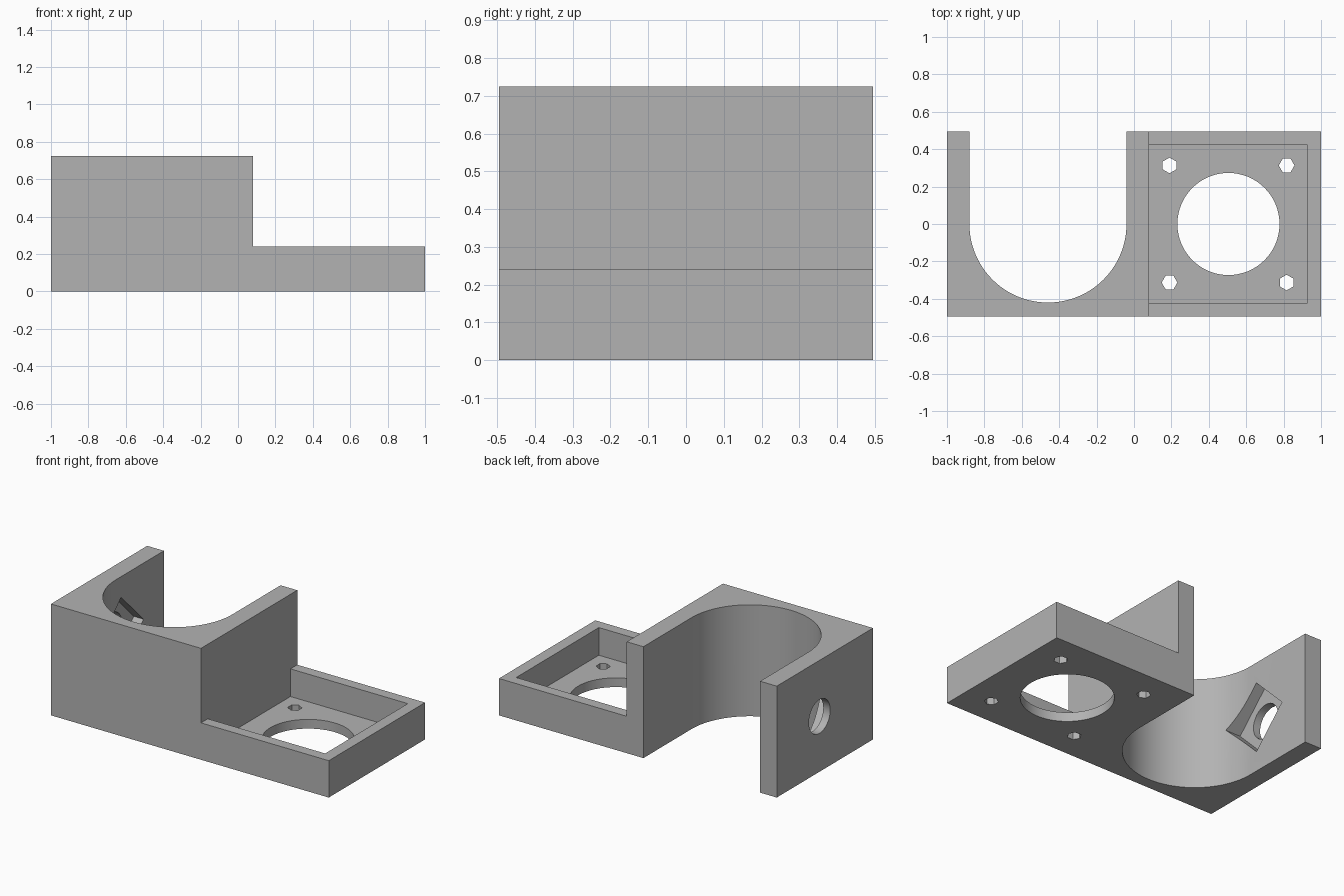
import bpy
from math import pi, radians

cube = bpy.data.objects.get("Cube")
if cube:
    bpy.data.objects.remove(cube, do_unlink=True)

grey = bpy.data.materials.new("plain grey")
grey.use_nodes = True
colour = (0.45, 0.45, 0.45, 1)
grey.diffuse_color = colour
grey.node_tree.nodes["Principled BSDF"].inputs["Base Color"].default_value = colour


def prism(name, outline, low, high):
    """Extrude a closed (x, z) outline along y."""
    n = len(outline)
    verts = [(x, y, z) for y in (low, high) for x, z in outline]
    faces = [tuple(range(n)), tuple(range(2 * n - 1, n - 1, -1))]
    faces += [(i, i + n, (i + 1) % n + n, (i + 1) % n) for i in range(n)]
    mesh = bpy.data.meshes.new(name)
    mesh.from_pydata(verts, [], faces)
    obj = bpy.data.objects.new(name, mesh)
    bpy.context.collection.objects.link(obj)
    return obj


def box(name, x, y, z):
    return prism(name, [(x[0], z[0]), (x[1], z[0]), (x[1], z[1]), (x[0], z[1])], *y)


def cylinder(name, centre, radius, depth, sides, rotation=(0, 0, 0)):
    bpy.ops.mesh.primitive_cylinder_add(vertices=sides, radius=radius, depth=depth,
                                        location=centre, rotation=rotation)
    obj = bpy.context.object
    obj.name = name
    return obj


# Stepped block: tall clamp half and low tray half
bracket = prism("bracket_body",
                [(-1, 0), (1, 0), (1, 0.24), (0.08, 0.24), (0.08, 0.725), (-1, 0.725)],
                -0.495, 0.495)
bracket.data.materials.append(grey)

cutters = [
    # U-shaped channel, open at the back
    cylinder("channel_round_cutter", (-0.46, 0, 0.4), 0.42, 2, 96),
    box("channel_slot_cutter", (-0.88, -0.04), (0, 1), (-0.5, 1.2)),
    # Tray pocket and its large round opening
    box("tray_pocket_cutter", (0.08, 0.925), (-0.425, 0.425), (0.06, 0.5)),
    cylinder("tray_opening_cutter", (0.505, 0, 0), 0.273, 0.4, 64),
    # Side hole with a diamond-set square nut recess behind it
    cylinder("side_hole_cutter", (-0.95, 0.055, 0.36), 0.11, 0.4, 32, (0, pi / 2, 0)),
    cylinder("nut_recess_cutter", (-0.775, 0.055, 0.36), 0.23, 0.35, 4, (0, pi / 2, 0)),
]
# Four hexagonal screw holes, each turned a quarter from the next
for sx in (-1, 1):
    for sy in (-1, 1):
        turn = 0 if sx * sy < 0 else radians(90)
        cutters.append(cylinder("screw_hole_cutter",
                                (0.503 + sx * 0.313, sy * 0.313, 0), 0.042, 0.4, 6, (0, 0, turn)))

for cutter in cutters:
    cut = bracket.modifiers.new(cutter.name, "BOOLEAN")
    cut.operation = "DIFFERENCE"
    cut.solver = "EXACT"
    cut.object = cutter
    cutter.hide_render = True
    cutter.hide_set(True)

# Apply the cuts, drop the helpers and shade the curved walls smooth
bpy.ops.object.select_all(action="DESELECT")
bpy.context.view_layer.objects.active = bracket
bracket.select_set(True)
for name in [m.name for m in bracket.modifiers]:
    bpy.ops.object.modifier_apply(modifier=name)
for cutter in cutters:
    bpy.data.objects.remove(cutter, do_unlink=True)
bpy.ops.object.shade_smooth_by_angle(angle=radians(30))
